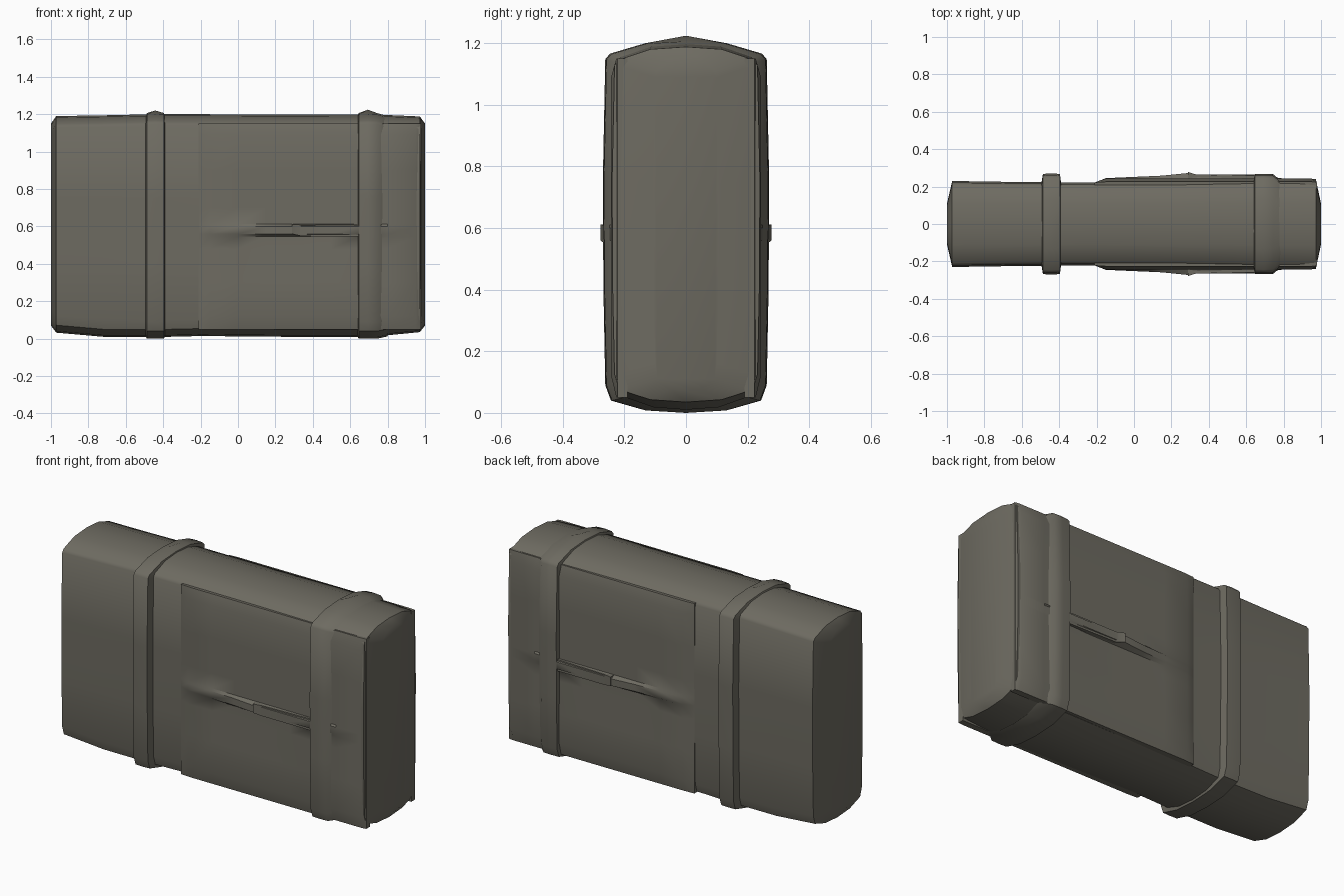
import bpy, bmesh, math

if "Cube" in bpy.data.objects:
    bpy.data.objects.remove(bpy.data.objects["Cube"])

cloth = bpy.data.materials.new("dark grey olive canvas")
cloth.diffuse_color = (0.155, 0.147, 0.12, 1)
cloth.use_nodes = True
cloth.node_tree.nodes["Principled BSDF"].inputs["Base Color"].default_value = cloth.diffuse_color


def make(name, verts, faces):
    me = bpy.data.meshes.new(name)
    me.from_pydata(verts, [], faces)
    bm = bmesh.new()
    bm.from_mesh(me)
    bmesh.ops.recalc_face_normals(bm, faces=bm.faces)
    bm.to_mesh(me)
    bm.free()
    me.materials.append(cloth)
    ob = bpy.data.objects.new(name, me)
    bpy.context.collection.objects.link(ob)
    bpy.context.view_layer.objects.active = ob
    ob.select_set(True)
    bpy.ops.object.shade_smooth_by_angle(angle=math.radians(42))
    ob.select_set(False)
    return ob


def section(hy, bot, top, peak=0.0):
    """Soft-cornered cross-section in y and z, symmetric about y = 0."""
    half = [(hy * .5, top - .008), (hy * .94, top - .042), (hy, top - .06),
            (hy + .008, .75), (hy + .006, .4), (hy, bot + .09),
            (hy * .93, bot + .04), (hy * .5, bot + .008)]
    left = [(-y, z) for y, z in reversed(half)]
    return [(0, top + peak)] + half + [(0, bot)] + left


def loft(name, rings, capped):
    """Skin a list of (x, section) rings."""
    n = len(rings[0][1])
    verts = [(x, y, z) for x, sec in rings for y, z in sec]
    pairs = [(i, i + 1) for i in range(len(rings) - 1)]
    if not capped:
        pairs.append((len(rings) - 1, 0))
    faces = [(a * n + j, a * n + (j + 1) % n, b * n + (j + 1) % n, b * n + j)
             for a, b in pairs for j in range(n)]
    if capped:
        faces += [tuple(range(n)), tuple(range((len(rings) - 1) * n, len(rings) * n))]
    return make(name, verts, faces)


# Main padded body with bulging ends
loft("bag_body", [
    (-1.0, section(.10, .07, 1.15)), (-.972, section(.222, .032, 1.19)),
    (-.72, section(.218, .010, 1.194)), (-.45, section(.215, .008, 1.20)),
    (-.2, section(.215, .014, 1.20)), (.25, section(.218, .010, 1.198)),
    (.7, section(.225, .008, 1.20)), (.972, section(.232, .035, 1.188)),
    (1.0, section(.10, .07, 1.15))], True)


# Straps wrapped right round the body
def strap(name, x0, x1, hy, flare, peak):
    inner = section(.212, .012, 1.19)
    outer = section(hy, 0, 1.206)
    mid = section(hy + .002, 0, 1.208, peak)
    return loft(name, [(x0, inner), (x0 + .008, outer), ((x0 + x1) / 2, mid),
                       (x1 - .006, outer), (x1 + flare, inner)], False)


strap("left_strap", -.495, -.39, .26, 0, .012)
strap("right_strap", .638, .75, .258, .05, .016)

# Side panels with a horizontal fold that grows towards the right strap
xs = [-.21, -.15, 0, .15, .29, .33, .5, .64, .8, .95, .978]
zs = [.05, .12, .3, .48, .545, .56, .60, .612, .7, .9, 1.09, 1.15]


def panel_depth(x, z):
    d = .243
    if x < -.2 or x > .97:
        d = .222
    elif z < .1 or z > 1.1:
        d = .226
    if .55 < z < .605 and -.2 < x < .66:
        d += .022 * min(1, (x + .2) / .5) + (.008 if .28 < x < .3 else 0)
    if .3 < z < .55 and 0 <= x < .6:
        d -= .006
    return d


for name, side in (("front_panel", -1), ("back_panel", 1)):
    n = len(zs)
    verts = [(x, side * panel_depth(x, z), z) for x in xs for z in zs]
    faces = [(i * n + j, (i + 1) * n + j, (i + 1) * n + j + 1, i * n + j + 1)
             for i in range(len(xs) - 1) for j in range(n - 1)]
    # close the panel into a thin slab against the body
    base = len(verts)
    verts += [(x, side * .19, z) for x in xs for z in zs]
    m = len(xs)
    faces += [tuple(base + k for k in f) for f in faces]
    rim = [i * n for i in range(m)] + [(m - 1) * n + j for j in range(1, n)] \
        + [i * n + n - 1 for i in range(m - 2, -1, -1)] + list(range(n - 2, 0, -1))
    faces += [(a, b, base + b, base + a) for a, b in zip(rim, rim[1:] + rim[:1])]
    make(name, verts, faces)

# Short horizontal tie between the fold and the right strap, one per side
for name, s in (("front_tie", -1), ("back_tie", 1)):
    prof = [(.29, .278, .560, .612), (.34, .262, .548, .608), (.645, .258, .545, .612)]
    verts = [(x, s * y, z) for x, d, lo, hi in prof
             for y, z in ((.22, lo), (d, lo), (d, hi), (.22, hi))]
    faces = [(r * 4 + j, r * 4 + (j + 1) % 4, r * 4 + 4 + (j + 1) % 4, r * 4 + 4 + j)
             for r in range(2) for j in range(4)] + [(0, 1, 2, 3), (8, 9, 10, 11)]
    make(name, verts, faces)
